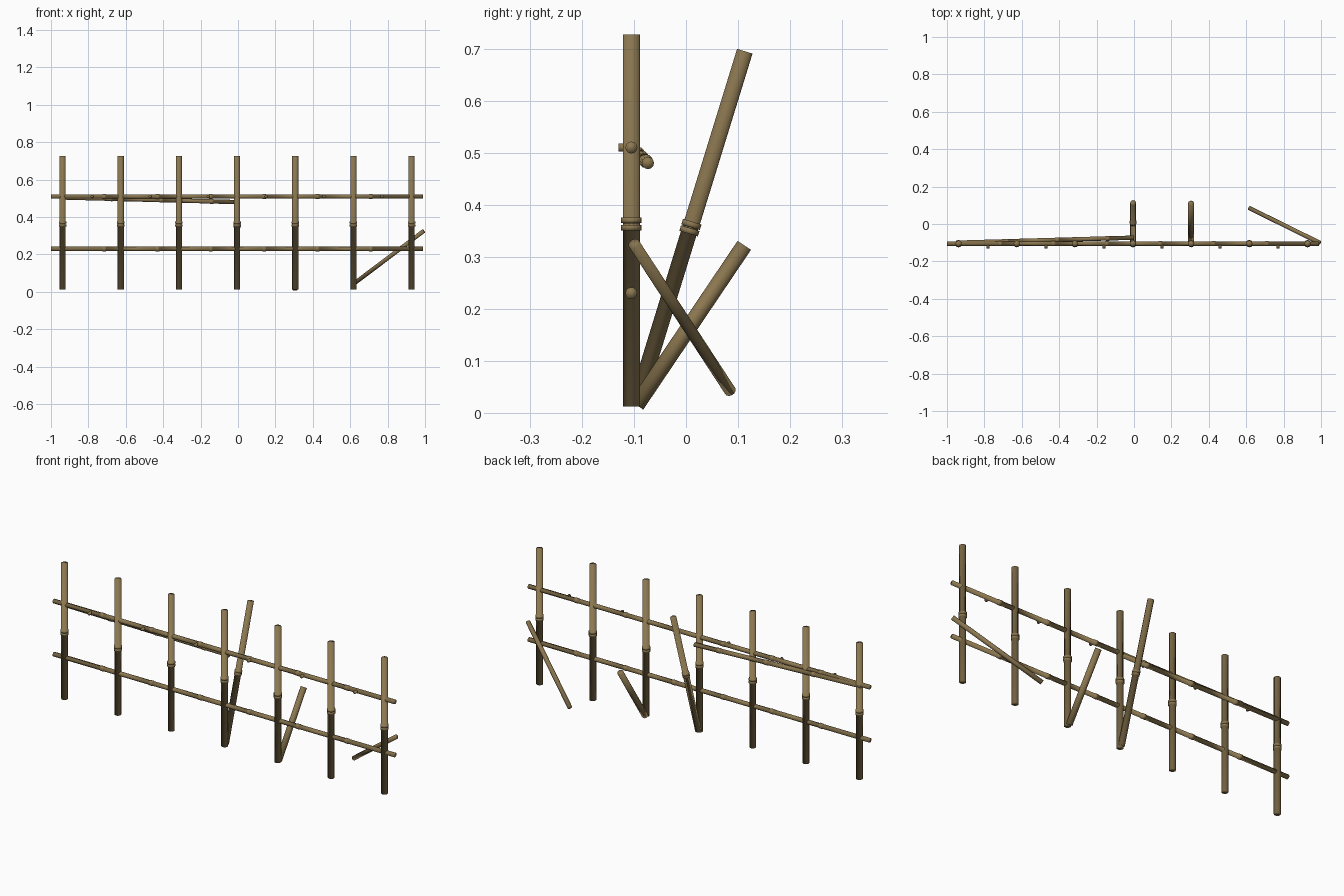
import bpy, bmesh, math
from mathutils import Vector

cube = bpy.data.objects.get("Cube")
if cube:
    bpy.data.objects.remove(cube, do_unlink=True)

bamboo = bpy.data.materials.new("bamboo tan")
bamboo.use_nodes = True
COLOUR = (0.26, 0.185, 0.08, 1)
bamboo.diffuse_color = COLOUR
bamboo.node_tree.nodes["Principled BSDF"].inputs["Base Color"].default_value = COLOUR

SIDES = 12
FRONT_Y = -0.105


def pole(name, start, end, radius, joints=(), joint_width=0.011, swell=1.2):
    """Round cane from start to end with raised joints at distances along it."""
    start, end = Vector(start), Vector(end)
    axis = end - start
    turn = axis.to_track_quat('Z', 'Y')
    profile = [(0, radius)]
    for j in joints:
        lo, hi = j - joint_width / 2, j + joint_width / 2
        profile += [(lo, radius), (lo, radius * swell), (hi, radius * swell), (hi, radius)]
    profile.append((axis.length, radius))

    bm = bmesh.new()
    loops = []
    for d, r in profile:
        angles = [2 * math.pi * i / SIDES for i in range(SIDES)]
        loops.append([bm.verts.new(start + turn @ Vector((r * math.cos(a), r * math.sin(a), d)))
                      for a in angles])
    for low, high in zip(loops, loops[1:]):
        for i in range(SIDES):
            k = (i + 1) % SIDES
            bm.faces.new((low[i], low[k], high[k], high[i]))
    bm.faces.new(loops[0][::-1])
    bm.faces.new(loops[-1])
    for f in bm.faces:
        f.smooth = True
    mesh = bpy.data.meshes.new(name)
    bm.to_mesh(mesh)
    bm.free()
    mesh.materials.append(bamboo)
    obj = bpy.data.objects.new(name, mesh)
    bpy.context.collection.objects.link(obj)
    return obj


# Upright posts with a double joint at mid height
for n in range(7):
    x = -0.938 + 0.311 * n
    pole(f"post_{n + 1}", (x, FRONT_Y, 0.012), (x, FRONT_Y, 0.727), 0.0165, (0.344, 0.358))

# Two long horizontal rails
rail_joints = [0.285 * (i + 1) for i in range(6)]
for name, z in (("upper_rail", 0.51), ("lower_rail", 0.23)):
    pole(name, (-1, FRONT_Y, z), (0.99, FRONT_Y, z), 0.0115, rail_joints, 0.02, 1.15)

# Short cut twigs on the front of the upper rail
for n in range(6):
    x = -0.78 + 0.31 * n
    pole(f"twig_stub_{n + 1}", (x, FRONT_Y, 0.51), (x, -0.13, 0.51), 0.008)

# Loose rail hanging behind the upper one
pole("loose_rail", (-0.95, -0.1, 0.505), (0, -0.073, 0.48), 0.0115, (0.27, 0.54, 0.81), 0.02, 1.15)

# Leaning props behind the fence
pole("tall_prop", (-0.005, -0.095, 0.02), (-0.005, 0.113, 0.695), 0.0155, (0.345, 0.358))
pole("short_prop", (0.305, -0.095, 0.015), (0.305, 0.112, 0.322), 0.0155)
pole("fallen_prop", (0.617, 0.085, 0.042), (0.992, -0.1, 0.325), 0.0115)
